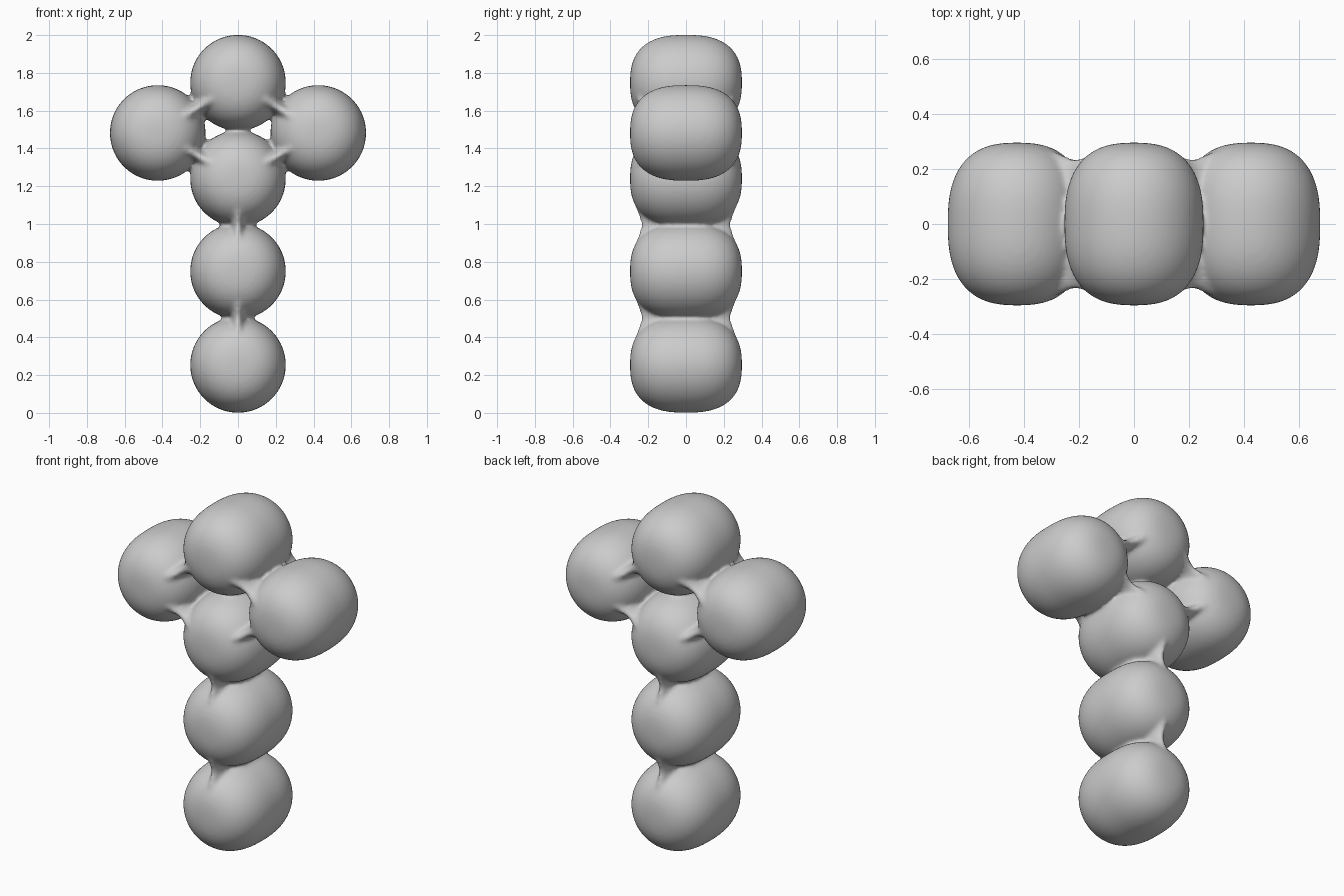
import bpy, bmesh, math
from mathutils import Vector

if "Cube" in bpy.data.objects:
    bpy.data.objects.remove(bpy.data.objects["Cube"])

R, DEPTH, N = 0.253, 0.296, 2.6
SPOTS = [(0, 0.254), (0, 0.75), (0, 1.24), (-0.425, 1.482), (0.425, 1.482), (0, 1.748)]
LINKS = [(0, 1), (1, 2), (2, 3), (2, 4), (3, 5), (4, 5)]
# neck sections: distance along the link, half thickness, half depth
NECK = [(-0.14, 0.12, 0.270), (-0.09, 0.08, 0.264), (-0.04, 0.053, 0.246), (0, 0.045, 0.236),
        (0.04, 0.053, 0.246), (0.09, 0.08, 0.264), (0.14, 0.12, 0.270)]


def add_bead(bm, x, z):
    """Round from the front, squarish from the side."""
    verts = bmesh.ops.create_uvsphere(bm, u_segments=64, v_segments=40, radius=1)["verts"]
    for v in verts:
        c = v.co
        s = (math.hypot(c.x, c.z) ** N + abs(c.y) ** N) ** (-1 / N)
        v.co = Vector((x + c.x * s * R, c.y * s * DEPTH, z + c.z * s * R))


def add_neck(bm, p, q):
    """Thin web, deep in y, that blends two touching beads."""
    p, q = Vector((p[0], 0, p[1])), Vector((q[0], 0, q[1]))
    along = (q - p).normalized()
    depth = Vector((0, 1, 0))
    side = depth.cross(along)
    mid, seg, rings = (p + q) / 2, 32, []
    for t, a, b in NECK:
        rings.append([bm.verts.new(mid + along * t
                                   + side * a * math.cos(2 * math.pi * i / seg)
                                   + depth * b * math.sin(2 * math.pi * i / seg))
                      for i in range(seg)])
    faces = [bm.faces.new(rings[0][::-1]), bm.faces.new(rings[-1])]
    for r0, r1 in zip(rings, rings[1:]):
        for i in range(seg):
            j = (i + 1) % seg
            faces.append(bm.faces.new((r0[i], r0[j], r1[j], r1[i])))
    bmesh.ops.recalc_face_normals(bm, faces=faces)


bm = bmesh.new()
for spot in SPOTS:
    add_bead(bm, *spot)
for i, j in LINKS:
    add_neck(bm, SPOTS[i], SPOTS[j])

mesh = bpy.data.meshes.new("blended_beads")
bm.to_mesh(mesh)
bm.free()
obj = bpy.data.objects.new("blended_beads", mesh)
bpy.context.collection.objects.link(obj)

# fuse everything into one soft skin
fuse = obj.modifiers.new("fuse", 'REMESH')
fuse.mode = 'VOXEL'
fuse.voxel_size = 0.011
fuse.use_smooth_shade = True
soft = obj.modifiers.new("soften", 'SMOOTH')
soft.factor = 0.5
soft.iterations = 8
